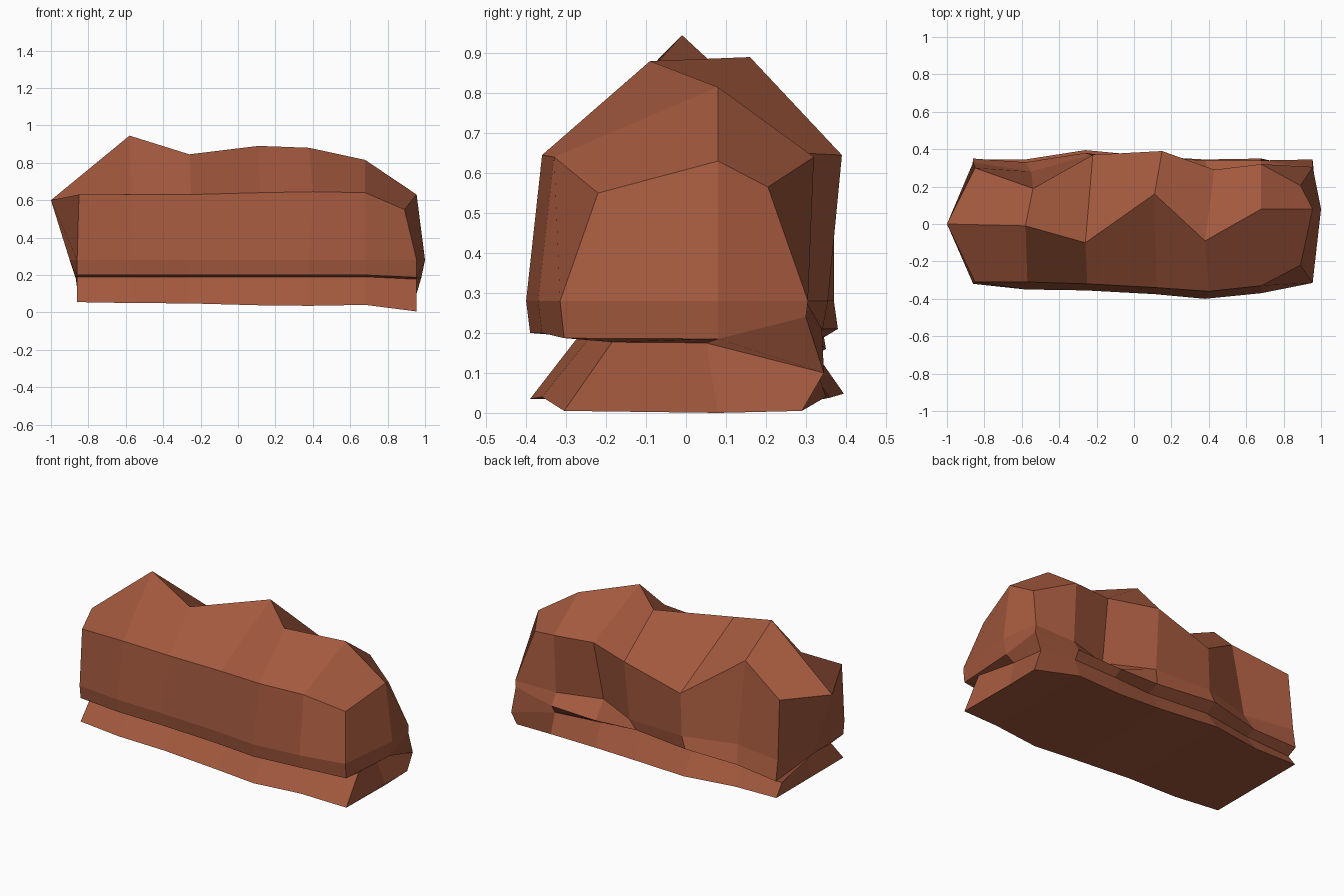
import bpy, bmesh

# Cross-sections along the rock, left to right:
# x, shoulder x, ridge (y, z), front y, front shoulder (y, z),
# back shoulder (y, z), back mid y, back lip (y, z), back groove (y, z), back base y, base z
SECTIONS = [
    (-0.86, -0.85, 0.00, 0.60, -0.32, -0.31, 0.63, 0.30, 0.64, 0.33, 0.35, 0.16, 0.29, 0.13, 0.345, 0.055),
    (-0.58, -0.57, -0.01, 0.945, -0.35, -0.31, 0.63, 0.19, 0.76, 0.28, 0.33, 0.18, 0.27, 0.16, 0.345, 0.05),
    (-0.26, -0.25, -0.10, 0.845, -0.355, -0.32, 0.63, 0.37, 0.54, 0.37, 0.38, 0.21, 0.31, 0.17, 0.395, 0.048),
    (0.11, 0.12, 0.16, 0.89, -0.375, -0.34, 0.64, 0.39, 0.645, 0.355, 0.33, 0.21, 0.26, 0.18, 0.36, 0.038),
    (0.38, 0.40, -0.09, 0.88, -0.40, -0.36, 0.645, 0.29, 0.65, 0.22, 0.34, 0.20, 0.29, 0.17, 0.345, 0.035),
    (0.68, 0.68, 0.08, 0.815, -0.37, -0.33, 0.64, 0.32, 0.64, 0.30, 0.34, 0.21, 0.31, 0.16, 0.35, 0.04),
    (0.955, 0.89, 0.08, 0.63, -0.315, -0.22, 0.55, 0.205, 0.565, 0.305, 0.30, 0.24, 0.345, 0.10, 0.29, 0.005),
]
# Middle columns closing each end: ridge, widest row, lip, groove, base
LEFT_END = [(-1, 0, 0.60), (-0.90, 0, 0.28), (-0.87, 0, 0.20), (-0.82, 0, 0.19), (-0.86, 0, 0.055)]
RIGHT_END = [(0.955, 0.08, 0.63), (1, 0.08, 0.28), (0.98, 0.08, 0.185), (0.90, 0.05, 0.175), (0.955, 0.08, 0)]

bm = bmesh.new()
fronts, backs = [], []
for i, (x, sx, ry, rz, fy, sy, sz, by, bz, b1, b2, z2, b3, z3, b4, z0) in enumerate(SECTIONS):
    top = LEFT_END[0] if i == 0 else RIGHT_END[0] if i == 6 else (x, ry, rz)
    ridge = bm.verts.new(top)
    lip = 0.20 if i < 6 else 0.187
    front = [(sx, sy, sz), (x, fy, 0.28), (x, fy + 0.01, lip),
             (x, fy + 0.13, lip - 0.01), (x, fy + 0.01, z0)]
    bx = sx + (0.03 if 0 < i < 5 else 0)
    back = [(bx, by, bz), (x + (bx - sx), b1, 0.28), (x, b2, z2), (x, b3, z3), (x, b4, z0)]
    fronts.append([ridge] + [bm.verts.new(p) for p in front])
    backs.append([ridge] + [bm.verts.new(p) for p in back])

# Long sides and underside
for i in range(len(SECTIONS) - 1):
    for rows in (fronts, backs):
        for j in range(5):
            bm.faces.new((rows[i][j], rows[i + 1][j], rows[i + 1][j + 1], rows[i][j + 1]))
    bm.faces.new((fronts[i][5], fronts[i + 1][5], backs[i + 1][5], backs[i][5]))

# Both ends
for i, column in ((0, LEFT_END), (-1, RIGHT_END)):
    mid = [fronts[i][0]] + [bm.verts.new(p) for p in column[1:]]
    for side in (fronts[i], backs[i]):
        bm.faces.new((mid[0], side[1], side[2], mid[1]))
        for j in range(1, 4):
            bm.faces.new((mid[j], side[j + 1], side[j + 2], mid[j + 1]))
    bm.faces.new((mid[4], fronts[i][5], backs[i][5]))

bmesh.ops.recalc_face_normals(bm, faces=bm.faces)
mesh = bpy.data.meshes.new("rock")
bm.to_mesh(mesh)
bm.free()

# Red-brown stone
stone = bpy.data.materials.new("red_stone")
stone.diffuse_color = (0.37, 0.10, 0.048, 1)
mesh.materials.append(stone)
rock = bpy.data.objects.new("rock", mesh)
bpy.context.collection.objects.link(rock)
